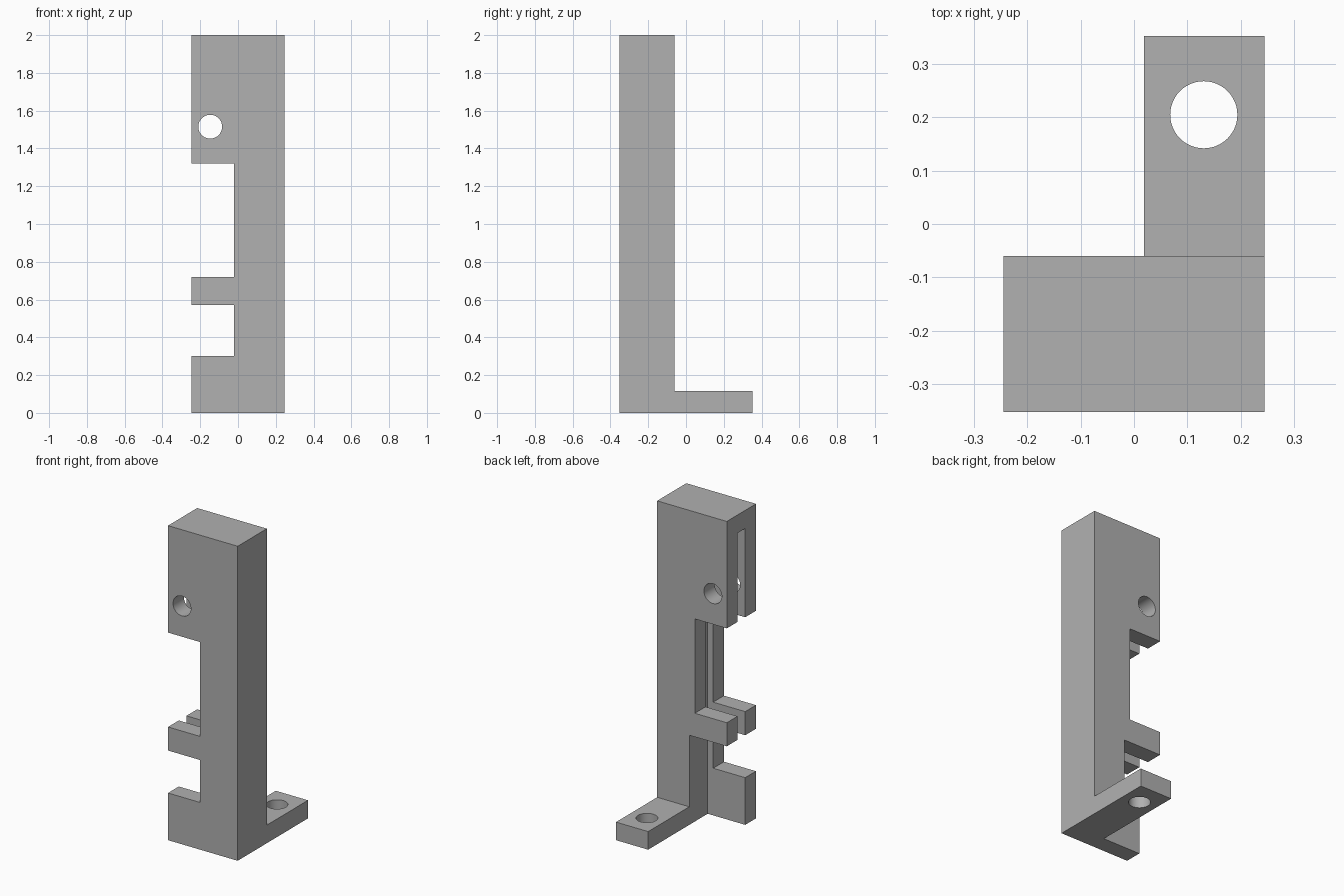
import bpy
import bmesh
from math import radians
from mathutils import Matrix, Vector

default_cube = bpy.data.objects.get("Cube")
if default_cube:
    bpy.data.objects.remove(default_cube, do_unlink=True)

grey = bpy.data.materials.new("plain grey")
grey.use_nodes = True
grey.diffuse_color = (0.44, 0.44, 0.44, 1)
grey.node_tree.nodes["Principled BSDF"].inputs["Base Color"].default_value = grey.diffuse_color

# Shared dimensions
LEFT, RIGHT = -0.245, 0.245
FRONT, COLUMN_BACK, FOOT_BACK = -0.353, -0.06, 0.353
SLOT_FRONT, SLOT_BACK = -0.245, -0.168
WEB = 0.019           # floor of the slot and inner edge of the foot
NOTCH = -0.02         # depth of the side notches
PLATE = 0.115         # foot thickness
OUT = 0.1             # how far cutters overshoot


def make_object(name, bm):
    mesh = bpy.data.meshes.new(name)
    bm.to_mesh(mesh)
    bm.free()
    mesh.materials.append(grey)
    obj = bpy.data.objects.new(name, mesh)
    bpy.context.collection.objects.link(obj)
    return obj


def box(name, x, y, z):
    bm = bmesh.new()
    low, high = Vector((x[0], y[0], z[0])), Vector((x[1], y[1], z[1]))
    matrix = Matrix.Translation((low + high) / 2) @ Matrix.Diagonal((*(high - low), 1))
    bmesh.ops.create_cube(bm, size=1, matrix=matrix)
    return make_object(name, bm)


def cylinder(name, centre, radius, depth, rotation=Matrix()):
    bm = bmesh.new()
    bmesh.ops.create_cone(bm, cap_ends=True, segments=48, radius1=radius,
                          radius2=radius, depth=depth,
                          matrix=Matrix.Translation(centre) @ rotation)
    return make_object(name, bm)


def combine(target, tool, operation):
    mod = target.modifiers.new(tool.name, 'BOOLEAN')
    mod.operation = operation
    mod.solver = 'EXACT'
    mod.object = tool
    bpy.context.view_layer.objects.active = target
    bpy.ops.object.modifier_apply(modifier=mod.name)
    bpy.data.objects.remove(tool, do_unlink=True)


# Upright column and the foot plate reaching backwards
bracket = box("slotted_bracket", (LEFT, RIGHT), (FRONT, COLUMN_BACK), (0, 2))
foot = box("foot", (WEB, RIGHT), (SLOT_BACK, FOOT_BACK), (0, PLATE))

side = (LEFT - OUT, NOTCH)
through = (FRONT - OUT, COLUMN_BACK + OUT)
cutters = [
    # Open corner behind the lower front wall
    box("rear_corner", (LEFT - OUT, WEB), (SLOT_FRONT, COLUMN_BACK + OUT), (-OUT, 0.57)),
    # Tall slot between the front and back walls
    box("slot", (LEFT - OUT, WEB), (SLOT_FRONT, SLOT_BACK), (0.5, 2 - PLATE)),
    # Side notches through both walls
    box("lower_notch", side, through, (0.3, 0.57)),
    box("upper_notch", side, through, (0.72, 1.32)),
    # Cross hole through the upper walls
    cylinder("cross_hole", (-0.147, -0.2, 1.515), 0.063, 1,
             Matrix.Rotation(radians(90), 4, 'X')),
]
for cutter in cutters:
    combine(bracket, cutter, 'DIFFERENCE')
combine(bracket, foot, 'UNION')

# Mounting hole in the foot
combine(bracket, cylinder("foot_hole", (0.131, 0.205, 0.05), 0.063, 0.5), 'DIFFERENCE')

# Smooth hole walls, crisp edges
bpy.ops.object.select_all(action='DESELECT')
bracket.select_set(True)
bpy.context.view_layer.objects.active = bracket
bpy.ops.object.shade_smooth_by_angle(angle=radians(30))
